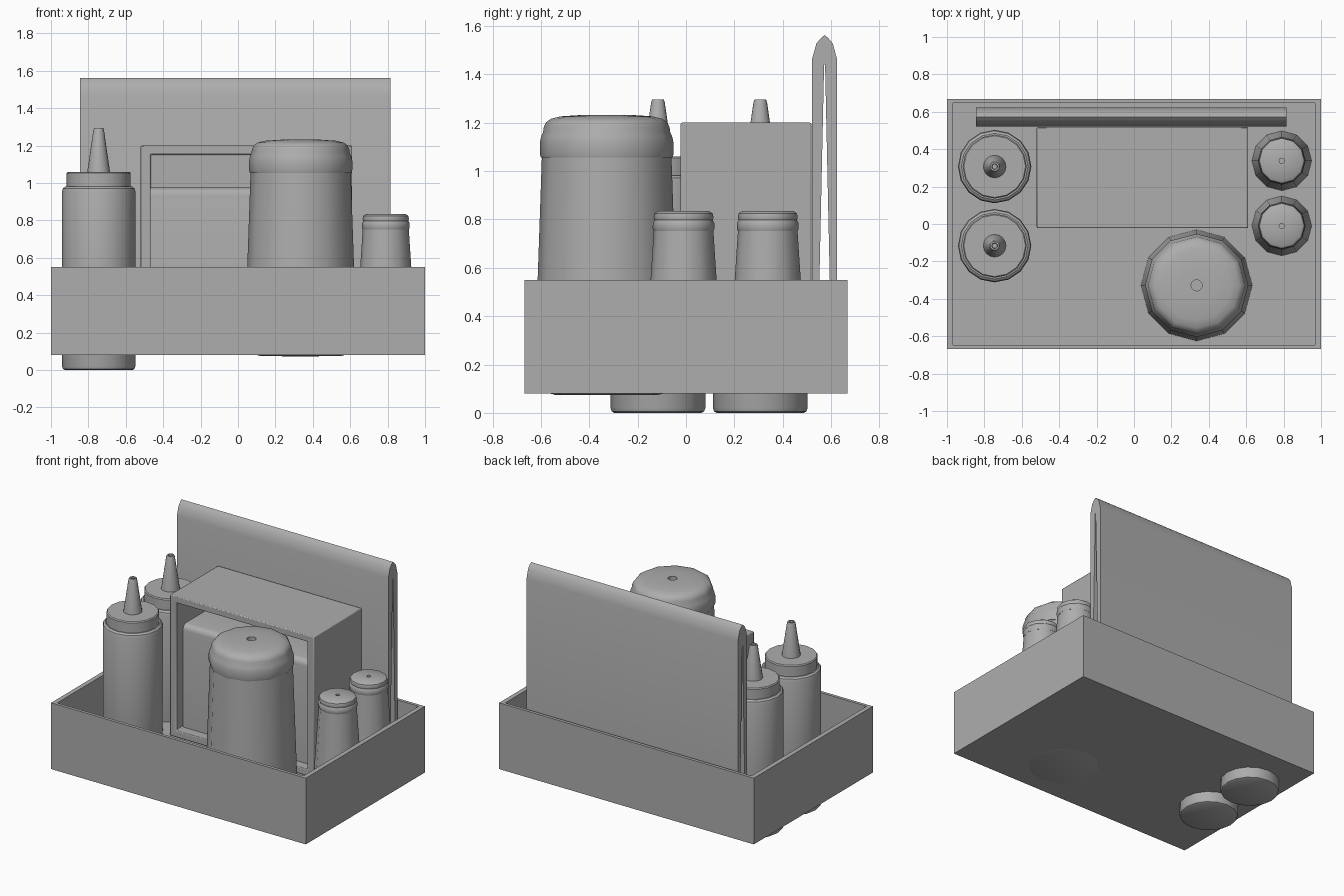
import bpy, bmesh, math
from mathutils import Matrix

default = bpy.data.objects.get("Cube")
if default:
    bpy.data.objects.remove(default, do_unlink=True)

GREY = (0.42, 0.42, 0.42, 1)
grey = bpy.data.materials.new("mid grey")
grey.use_nodes = True
grey.diffuse_color = GREY
grey.node_tree.nodes["Principled BSDF"].inputs["Base Color"].default_value = GREY


def finish(name, bm, smooth=True):
    """Turn a bmesh into a named, shaded object."""
    bmesh.ops.recalc_face_normals(bm, faces=bm.faces)
    mesh = bpy.data.meshes.new(name)
    bm.to_mesh(mesh)
    bm.free()
    mesh.materials.append(grey)
    obj = bpy.data.objects.new(name, mesh)
    bpy.context.collection.objects.link(obj)
    if smooth:
        bpy.ops.object.select_all(action="DESELECT")
        obj.select_set(True)
        bpy.context.view_layer.objects.active = obj
        bpy.ops.object.shade_smooth_by_angle(angle=math.radians(35))
    return obj


def lathe(name, profile, sides, x, y):
    """Revolve (radius, height) points; both profile ends lie on the axis."""
    bm = bmesh.new()
    verts = [bm.verts.new((r, 0, z)) for r, z in profile]
    edges = [bm.edges.new(pair) for pair in zip(verts, verts[1:])]
    bmesh.ops.spin(bm, geom=verts + edges, cent=(0, 0, 0), axis=(0, 0, 1),
                   angle=math.tau, steps=sides, use_duplicate=False)
    bmesh.ops.remove_doubles(bm, verts=bm.verts, dist=0.0005)
    bmesh.ops.translate(bm, verts=bm.verts, vec=(x, y, 0))
    return finish(name, bm)


def box_mesh(x0, x1, y0, y1, z0, z1):
    bm = bmesh.new()
    place = (Matrix.Translation(((x0 + x1) / 2, (y0 + y1) / 2, (z0 + z1) / 2))
             @ Matrix.Diagonal((x1 - x0, y1 - y0, z1 - z0, 1)))
    bmesh.ops.create_cube(bm, size=1, matrix=place)
    return bm


def recess(bm, axis, sign, opening, depth):
    """Scale an opening inside the face along an axis and push it inwards."""
    bm.normal_update()
    face = max(bm.faces, key=lambda f: f.normal[axis] * sign)
    centre = face.calc_center_median()
    rim = bmesh.ops.extrude_discrete_faces(bm, faces=[face])["faces"][0]
    for v in rim.verts:
        v.co = centre + (v.co - centre) * opening
    inner = bmesh.ops.extrude_discrete_faces(bm, faces=[rim])["faces"][0]
    for v in inner.verts:
        v.co[axis] -= sign * depth


# Open tray
FLOOR = 0.2
tray = box_mesh(-1, 1, -0.668, 0.668, 0.08, 0.55)
recess(tray, 2, 1, 0.967, 0.55 - FLOOR)
finish("tray", tray, smooth=False)

# Napkin holder, open at the front
holder = box_mesh(-0.52, 0.61, -0.022, 0.518, FLOOR, 1.2)
recess(holder, 1, -1, 0.907, 0.49)
holder_obj = finish("napkin_holder", holder)
soft = holder_obj.modifiers.new("soft edges", "BEVEL")
soft.width, soft.segments = 0.006, 2

# Stack of folded napkins, rounded along the top front and back
napkins = box_mesh(-0.467, 0.557, 0.05, 0.465, 0.24, 0.975)
top_edges = [e for e in napkins.edges
             if all(v.co.z > 0.9 for v in e.verts)
             and abs(e.verts[0].co.x - e.verts[1].co.x) > 0.5]
bmesh.ops.bevel(napkins, geom=top_edges, offset=0.04, segments=4,
                profile=0.5, affect="EDGES")
finish("napkin_stack", napkins)

# Folded menu: half of the cross-section, mirrored about the fold
FOLD = 0.573
half = [(0, 1.562), (0.015, 1.55), (0.034, 1.527), (0.051, 1.465),
        (0.051, FLOOR), (0.029, FLOOR), (0.002, 1.44)]
outline = half + [(-d, z) for d, z in reversed(half[1:])]
menu = bmesh.new()
end = menu.faces.new([menu.verts.new((-0.845, FOLD + d, z)) for d, z in outline])
side = bmesh.ops.extrude_face_region(menu, geom=[end])["geom"]
bmesh.ops.translate(menu, vec=(1.66, 0, 0),
                    verts=[g for g in side if isinstance(g, bmesh.types.BMVert)])
finish("folded_menu", menu)

# Squeeze bottles: body, cap and hollow-tipped nozzle
body = [(0, 0), (0.18, 0), (0.191, 0.006), (0.196, 0.02), (0.196, 0.955),
        (0.191, 0.972), (0.178, 0.982), (0, 0.982)]
cap = [(0, 0.975), (0.171, 0.975), (0.171, 1.053), (0.165, 1.06), (0, 1.06)]
nozzle = [(0, 1.05), (0.062, 1.05), (0.06, 1.065), (0.028, 1.285),
          (0.024, 1.295), (0.015, 1.295), (0.013, 1.25), (0, 1.25)]
for label, y in (("back", 0.307), ("front", -0.116)):
    for part, profile in (("body", body), ("cap", cap), ("nozzle", nozzle)):
        lathe(f"{label}_bottle_{part}", profile, 16, -0.745, y)

# Large shaker with a domed lid
lathe("large_shaker_body",
      [(0, 0.073), (0.215, 0.075), (0.27, 0.09), (0.3, 0.13),
       (0.268, 1.055), (0, 1.055)], 12, 0.335, -0.328)
lathe("large_shaker_lid",
      [(0, 1.055), (0.272, 1.055), (0.276, 1.07), (0.276, 1.12), (0.27, 1.145),
       (0.263, 1.16), (0.26, 1.182), (0.25, 1.202), (0.23, 1.216), (0.19, 1.226),
       (0.1, 1.232), (0.03, 1.232), (0.03, 1.2), (0, 1.2)], 12, 0.335, -0.328)

# Salt and pepper shakers
for label, y in (("back", 0.338), ("front", -0.01)):
    lathe(f"{label}_small_shaker_body",
          [(0, 0.12), (0.165, 0.12), (0.123, 0.755), (0, 0.755)], 12, 0.79, y)
    lathe(f"{label}_small_shaker_lid",
          [(0, 0.752), (0.124, 0.752), (0.128, 0.765), (0.127, 0.785),
           (0.121, 0.797), (0.124, 0.81), (0.12, 0.825), (0.106, 0.834),
           (0.014, 0.834), (0.014, 0.815), (0, 0.815)], 12, 0.79, y)
